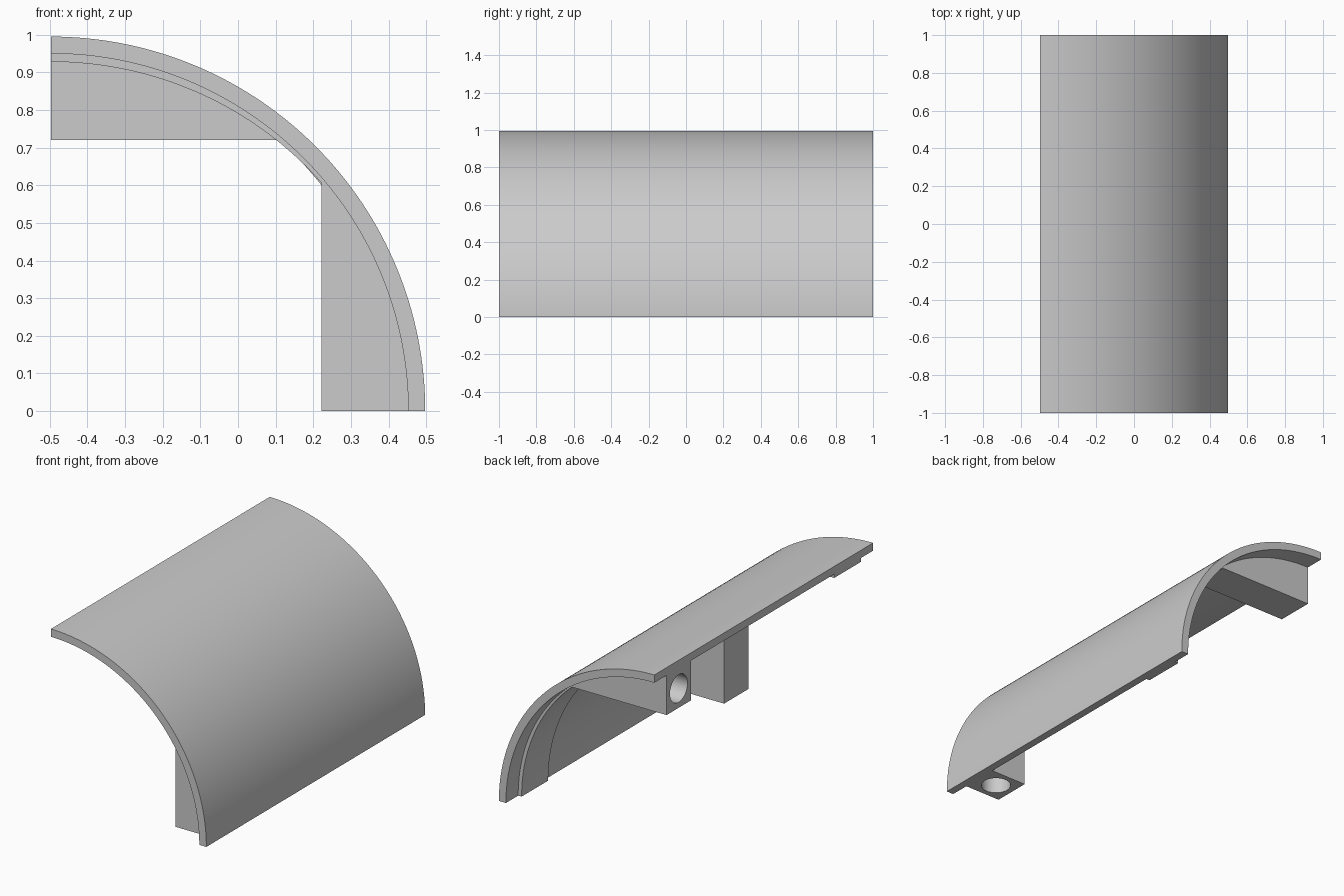
import bpy, bmesh
from math import sin, cos, pi, radians, sqrt, atan2
from mathutils import Matrix

if "Cube" in bpy.data.objects:
    bpy.data.objects.remove(bpy.data.objects["Cube"], do_unlink=True)

CX = -0.4975               # axis of the quarter cylinder
R_OUT, R_IN = 0.995, 0.95
WALL = 0.72                # distance of the block walls from the axis
NEAR, FAR = 0.888, 0.666   # y range of the mounting blocks
HOLE_R, HOLE_AT, HOLE_DEPTH = 0.08, 0.832, 0.3
STEPS = 64


def material(name, rgb):
    m = bpy.data.materials.new(name)
    m.use_nodes = True
    m.diffuse_color = (*rgb, 1)
    m.node_tree.nodes["Principled BSDF"].inputs["Base Color"].default_value = (*rgb, 1)
    return m


grey = material("plain grey", (0.6, 0.6, 0.6))


def arc(rx, rz, a0, a1, n=STEPS):
    return [(rx * cos(a0 + (a1 - a0) * i / n), rz * sin(a0 + (a1 - a0) * i / n))
            for i in range(n + 1)]


def finish(name, bm):
    bmesh.ops.recalc_face_normals(bm, faces=bm.faces)
    me = bpy.data.meshes.new(name)
    bm.to_mesh(me)
    bm.free()
    me.materials.append(grey)
    ob = bpy.data.objects.new(name, me)
    bpy.context.collection.objects.link(ob)
    return ob


def smooth(ob):
    bpy.ops.object.select_all(action="DESELECT")
    ob.select_set(True)
    bpy.context.view_layer.objects.active = ob
    bpy.ops.object.shade_smooth_by_angle(angle=radians(30))


def prism(name, profile, y0, y1, swap=False):
    """Extrude an x-z profile along y; swap mirrors it across the diagonal."""
    bm = bmesh.new()
    pts = [(z, x) if swap else (x, z) for x, z in profile]
    face = bm.faces.new([bm.verts.new((CX + x, y0, z)) for x, z in pts])
    ext = bmesh.ops.extrude_face_region(bm, geom=[face])
    moved = [v for v in ext["geom"] if isinstance(v, bmesh.types.BMVert)]
    bmesh.ops.translate(bm, verts=moved, vec=(0, y1 - y0, 0))
    return finish(name, bm)


def drill(ob, y, swap):
    """Cut a blind round hole into the open end of a block."""
    bm = bmesh.new()
    bmesh.ops.create_cone(bm, cap_ends=True, segments=48, radius1=HOLE_R,
                          radius2=HOLE_R, depth=2 * HOLE_DEPTH)
    if swap:
        bmesh.ops.rotate(bm, verts=bm.verts, matrix=Matrix.Rotation(pi / 2, 3, "Y"))
    place = (CX, y, HOLE_AT) if swap else (CX + HOLE_AT, y, 0)
    bmesh.ops.translate(bm, verts=bm.verts, vec=place)
    cutter = finish("hole_cutter", bm)
    cutter.hide_render = True
    mod = ob.modifiers.new("hole", "BOOLEAN")
    mod.operation, mod.solver, mod.object = "DIFFERENCE", "EXACT", cutter
    bpy.context.view_layer.objects.active = ob
    bpy.ops.object.modifier_apply(modifier=mod.name)
    bpy.data.objects.remove(cutter, do_unlink=True)


# Curved cover
shell = arc(R_OUT, R_OUT, 0, pi / 2) + arc(R_IN, R_IN, pi / 2, 0)
smooth(prism("curved_cover", shell, -1, 1))

# Mounting blocks: one upright at the front, one level at the back
top = atan2(sqrt(R_IN ** 2 - WALL ** 2), WALL)
R_BLOCK = 0.97             # sunk into the cover
block = [(WALL, 0)] + arc(R_BLOCK, R_BLOCK, 0, top, 32) + [(WALL, R_IN * sin(top))]
# Tapering rib opposite each block, thickest at the far edge
rib = arc(R_IN + 0.005, R_IN + 0.005, top, pi / 2) + arc(R_IN, 0.928, pi / 2, top)

for side, swap, place in ((-1, False, "front"), (1, True, "back")):
    b = prism(place + "_block", block, side * NEAR, side * FAR, swap)
    drill(b, side * (NEAR + FAR) / 2, swap)
    smooth(b)
    smooth(prism(place + "_rib", rib, side * NEAR, side * 0.645, swap))
